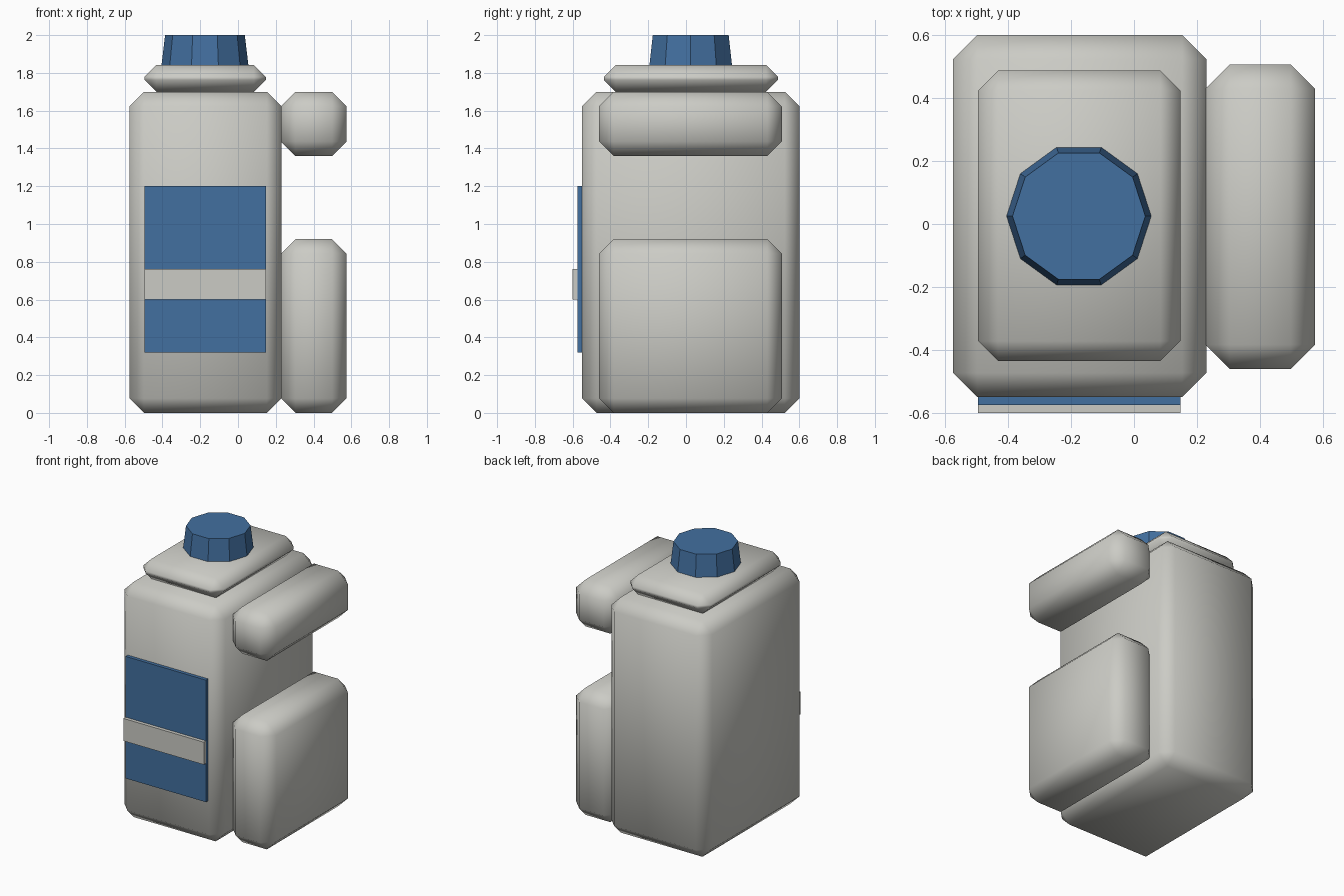
import bpy
import bmesh
from mathutils import Vector

if "Cube" in bpy.data.objects:
    bpy.data.objects.remove(bpy.data.objects["Cube"], do_unlink=True)


def make_material(name, color):
    mat = bpy.data.materials.new(name)
    mat.use_nodes = True
    mat.diffuse_color = color
    mat.node_tree.nodes["Principled BSDF"].inputs["Base Color"].default_value = color
    return mat


def box(name, low, high, mat, bevel=0):
    """Box between two corners; a bevel gives soft, smooth-shaded chamfers."""
    low, high = Vector(low), Vector(high)
    bm = bmesh.new()
    bmesh.ops.create_cube(bm, size=1)
    bmesh.ops.scale(bm, vec=high - low, verts=bm.verts)
    bmesh.ops.translate(bm, vec=(low + high) / 2, verts=bm.verts)
    if bevel:
        bmesh.ops.bevel(bm, geom=bm.edges[:], offset=bevel, segments=1,
                        affect='EDGES', clamp_overlap=True)
        for face in bm.faces:
            face.smooth = True
    mesh = bpy.data.meshes.new(name)
    bm.to_mesh(mesh)
    bm.free()
    mesh.materials.append(mat)
    obj = bpy.data.objects.new(name, mesh)
    bpy.context.collection.objects.link(obj)
    return obj


plastic = make_material("off_white_plastic", (0.60, 0.60, 0.56, 1))
blue = make_material("blue", (0.055, 0.16, 0.35, 1))

# Bottle body and shoulder
box("body", (-0.575, -0.55, 0), (0.23, 0.60, 1.70), plastic, 0.077)
box("shoulder", (-0.495, -0.435, 1.70), (0.147, 0.487, 1.842), plastic, 0.063)

# Side blocks with the grip gap between them
box("lower_side_block", (0.227, -0.46, 0), (0.575, 0.507, 0.92), plastic, 0.077)
box("upper_side_block", (0.227, -0.46, 1.36), (0.575, 0.507, 1.70), plastic, 0.077)

# Front label and its stripe
box("label", (-0.495, -0.575, 0.32), (0.147, -0.545, 1.20), blue)
box("label_stripe", (-0.495, -0.60, 0.60), (0.147, -0.57, 0.762), plastic)

# Tapered ten-sided cap, with corners pointing along x
bm = bmesh.new()
bmesh.ops.create_cone(bm, cap_ends=True, segments=10, radius1=0.23,
                      radius2=0.211, depth=0.16)
corner = max(bm.verts, key=lambda v: v.co.x)
if abs(corner.co.y) > 0.01:
    from mathutils import Matrix
    bmesh.ops.rotate(bm, verts=bm.verts, matrix=Matrix.Rotation(0.31416, 3, 'Z'))
mesh = bpy.data.meshes.new("cap")
bm.to_mesh(mesh)
bm.free()
mesh.materials.append(blue)
cap = bpy.data.objects.new("cap", mesh)
cap.location = (-0.175, 0.025, 1.92)
bpy.context.collection.objects.link(cap)
